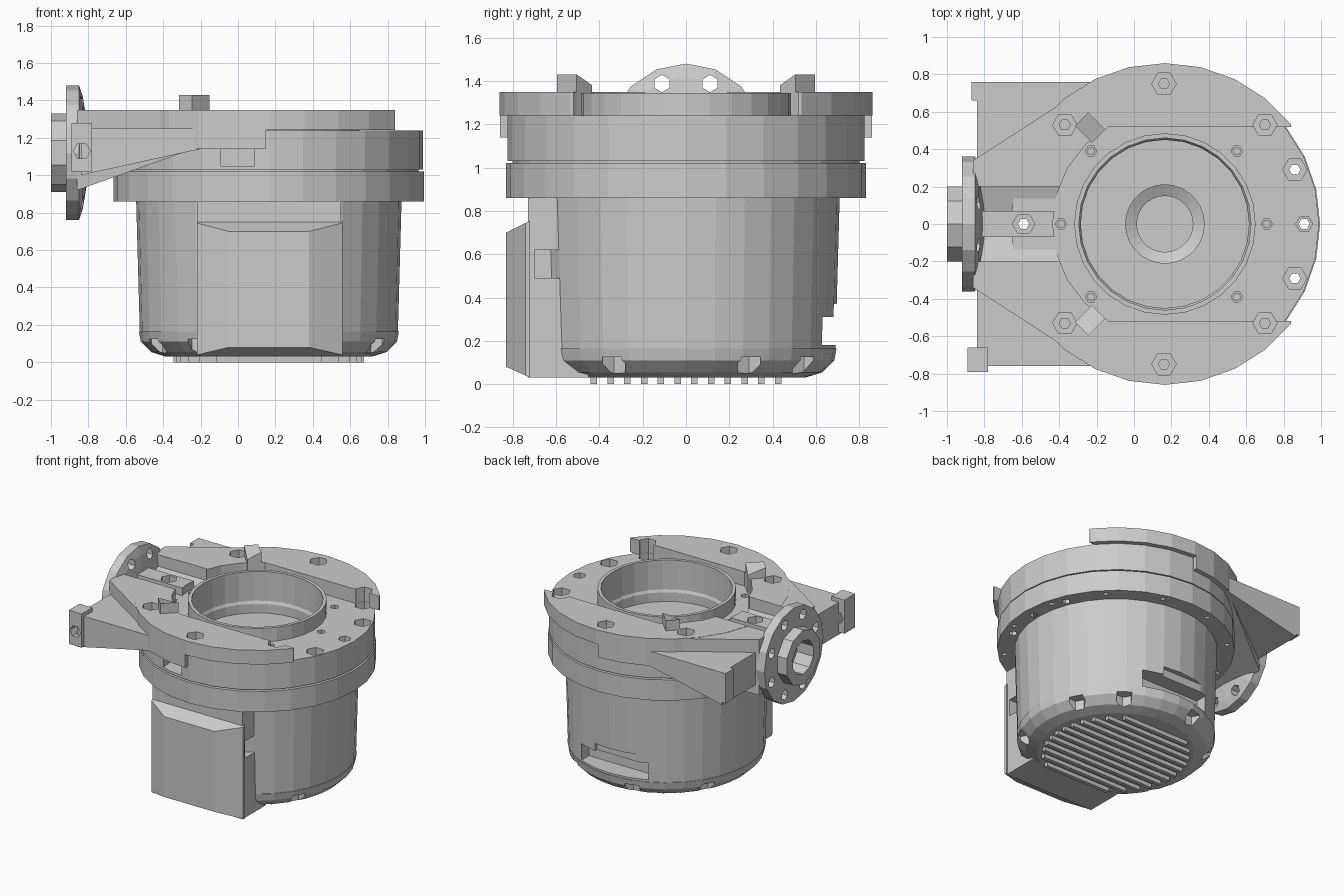
import bpy, bmesh, math
from mathutils import Matrix, Vector

if "Cube" in bpy.data.objects:
    bpy.data.objects.remove(bpy.data.objects["Cube"])

CX = 0.165                      # motor axis x position
helpers = []


def finish(name, bm, cutter=False):
    bmesh.ops.recalc_face_normals(bm, faces=bm.faces)
    me = bpy.data.meshes.new(name)
    bm.to_mesh(me)
    bm.free()
    ob = bpy.data.objects.new(name, me)
    bpy.context.collection.objects.link(ob)
    if cutter:
        ob.hide_render = True
        helpers.append(ob)
    return ob


def lathe(name, prof, c=(CX, 0, 0), n=28, axis='Z', closed=False, cutter=False):
    """Spin an (r, z) profile; closed=True makes a ring."""
    bm = bmesh.new()
    rot = Matrix.Rotation(math.pi / 2, 4, 'Y') if axis == 'X' else Matrix()
    if axis == 'Y':
        rot = Matrix.Rotation(-math.pi / 2, 4, 'X')
    m = Matrix.Translation(c) @ rot
    rings = []
    for r, z in prof:
        if r == 0:
            rings.append([bm.verts.new(m @ Vector((0, 0, z)))] * n)
        else:
            rings.append([bm.verts.new(m @ Vector((r * math.cos(2 * math.pi * i / n),
                          r * math.sin(2 * math.pi * i / n), z))) for i in range(n)])
    pairs = list(zip(rings, rings[1:] + rings[:1])) if closed else list(zip(rings, rings[1:]))
    for a, b in pairs:
        for i in range(n):
            j = (i + 1) % n
            vs = list(dict.fromkeys((a[i], a[j], b[j], b[i])))
            if len(vs) > 2:
                bm.faces.new(vs)
    return finish(name, bm, cutter)


def rod(name, r, z0, z1, **kw):
    return lathe(name, [(0, z0), (r, z0), (r, z1), (0, z1)], **kw)


def prism(name, pts, z0, z1, cutter=False):
    """Extrude a plan outline; z0 / z1 may be functions of (x, y)."""
    f0 = z0 if callable(z0) else (lambda x, y: z0)
    f1 = z1 if callable(z1) else (lambda x, y: z1)
    bm = bmesh.new()
    lo = [bm.verts.new((x, y, f0(x, y))) for x, y in pts]
    hi = [bm.verts.new((x, y, f1(x, y))) for x, y in pts]
    bm.faces.new(lo)
    bm.faces.new(hi)
    for i in range(len(pts)):
        j = (i + 1) % len(pts)
        bm.faces.new((lo[i], lo[j], hi[j], hi[i]))
    return finish(name, bm, cutter)


def box(name, x0, x1, y0, y1, z0, z1, cutter=False):
    return prism(name, [(x0, y0), (x1, y0), (x1, y1), (x0, y1)], z0, z1, cutter)


def cut(target, *cutters):
    bpy.context.view_layer.objects.active = target
    for c in cutters:
        mod = target.modifiers.new('cut', 'BOOLEAN')
        mod.operation, mod.solver, mod.object = 'DIFFERENCE', 'EXACT', c
        bpy.ops.object.modifier_apply(modifier=mod.name)


# Motor body with stepped rear window
body = lathe('motor_body', [(0, .16), (.69, .16), (.71, .88), (0, .88)], n=32)
cut(body, box('window_low', -.12, .45, .54, .9, .18, .31, True),
    box('window_high', -.2, .3, .655, .9, .2, .37, True))

# Bottom cap with screw notches and cooling ribs
cap = lathe('bottom_cap', [(0, .03), (.55, .03), (.63, .055), (.685, .11), (.695, .165), (0, .165)], n=32)
for deg in (-30, 26, 55, 104, 150, 206, 235, 284):
    a = math.radians(deg)
    cut(cap, rod('notch', .06, .0, .125, n=6, cutter=True,
                 c=(CX + .665 * math.cos(a), .665 * math.sin(a), 0)))
for k in range(12):
    y = -.425 + k * .0773
    h = math.sqrt(.51 ** 2 - y * y)
    box('bottom_rib', CX - h, CX + h, y - .015, y + .015, 0, .04)

# Front terminal box: chamfered front over a deeper back
prism('terminal_box_front', [(-.22, -.74), (-.05, -.83), (.38, -.83), (.56, -.74), (.56, -.72), (-.22, -.72)],
      lambda x, y: .08 - (y + .83) * .45, lambda x, y: .70 + (y + .83) * .5)
back = box('terminal_box_back', -.22, .55, -.73, -.45, .03, .87)
cut(back, box('box_side_notch', .48, .7, -.7, -.3, .49, .62, True))

# Mounting flange of the motor
flange = lathe('motor_flange', [(.45, .86), (.83, .86), (.83, 1.02), (.45, 1.02)], closed=True)
for k in range(12):
    a = math.radians(15 + 30 * k)
    cut(flange, rod('flange_hole', .02, .8, .93, n=5, cutter=True,
                    c=(CX + .78 * math.cos(a), .78 * math.sin(a), 0)))

# Gear housing with stepped bore, hub seat and a raised bore rim
housing = lathe('gear_housing', [(0, .91), (.15, .91), (.15, .95), (.21, .98), (.21, 1.03), (.45, 1.03),
                (.45, 1.1), (.46, 1.12), (.46, 1.345), (.485, 1.345), (.485, 1.24), (.825, 1.24),
                (.825, 1.03), (.8, 1.03), (.8, .89), (0, .89)])
cut(housing, prism('front_pocket', [(-.08, -.9), (.08, -.9), (.1, -.68), (-.1, -.68)], 1.05, 1.145, True))

# Raised upper plate with an open-ended pocket round the bore
arc = [(CX + .6 * math.cos(math.radians(a)), .6 * math.sin(math.radians(a))) for a in range(120, 241, 15)]
plate = rod('upper_plate', .86, 1.14, 1.35)
cut(plate, prism('pocket', arc + [(1.2, -.52), (1.2, .52)], 1.0, 1.5, True),
    box('plate_underside', .15, 1.2, -1, 1, 1.0, 1.241, True),
    box('plate_end', .84, 1.2, -1, 1, 1.0, 1.5, True))

# Neck toward the side flange
neck = prism('neck', [(-.86, -.34), (-.25, -.735), (-.12, -.62)] + arc[::-1] +
             [(-.12, .62), (-.25, .735), (-.86, .34)],
             lambda x, y: .92 + (x + .86) * .355, 1.348)
# Channel with a lower centre rib along the neck top
for s in (-1, 1):
    ch = prism('channel', [(-.83, s * .07), (-.40, s * .07), (-.40, s * .2), (-.83, s * .2)],
               lambda x, y: 1.22 + (abs(y) - .07) * .3, 1.5, True)
    cut(neck, ch)
    cut(plate, ch)
rib = box('rib_top', -.83, -.40, -.08, .08, 1.3, 1.5, True)
cut(neck, rib)
cut(plate, rib)

# Triangular side wings of the neck
for s in (-1, 1):
    prism('neck_wing', [(-.84, s * .3), (-.84, s * .76), (-.22, s * .76), (-.1, s * .6)],
          lambda x, y: 1.0 + (x + .84) * .22, 1.25)

# Corner lug with a cross hole
lug = box('corner_lug', -.89, -.78, -.79, -.66, 1.02, 1.28)
cut(lug, rod('lug_hole', .045, -.2, .2, c=(-.835, -.72, 1.13), n=6, axis='Y', cutter=True))
box('wing_end_pad', -.87, -.8, .66, .76, 1.02, 1.25)

# Bolt pockets: x, y, wide radius, floor, narrow radius, narrow depth
bolts = [(.16, .75, .065, 1.27, .03, 1.15), (-.37, .53, .065, 1.27, .03, 1.15),
         (.70, .53, .065, 1.16, .03, 1.1), (.86, .29, .065, 1.16, .03, .8)]
bolts += [(x, -y, *r) for x, y, *r in bolts]
bolts += [(.91, 0, .045, 1.2, .03, .8), (.71, 0, .03, 1.2, .02, 1.15), (-.39, 0, .03, 1.2, .02, 1.15),
          (-.59, 0, .06, 1.22, .03, .8)]
bolts += [(x, s * .39, .03, 1.2, .02, 1.15) for x in (-.23, .55) for s in (-1, 1)]
for x, y, R, zf, r, zd in bolts:
    c = lathe('bolt_cutter', [(0, zd), (r, zd), (r, zf), (R, zf), (R, 1.5), (0, 1.5)],
              c=(x, y, 0), n=6, cutter=True)
    targets = [housing]
    if abs(y) > .5 or x < -.5:
        targets.append(plate)
    if x < -.3:
        targets.append(neck)
    if zd < .9:
        targets.append(flange)
    for t in targets:
        cut(t, c)

# Two raised stop blocks set at 45 degrees
for s in (-1, 1):
    d, e = Vector((-.7071, s * .7071)), Vector((.7071, s * .7071))
    m = Vector((-.235, s * .515))
    prism('stop_block', [tuple(m + d * a * .065 + e * b * .05)
          for a, b in ((-1, -1), (1, -1), (1, 1), (-1, 1))], 1.22,
          lambda x, y: 1.43 if abs(y) > .47 else 1.38)

# Round side flange with bolt circle, and its hub with a bore
disc = lathe('side_flange', [(0, -.92), (.36, -.92), (.36, -.85), (.3, -.83), (0, -.78)],
             c=(0, 0, 1.12), n=16, axis='X')
for k in range(8):
    a = math.radians(22.5 + 45 * k)
    cut(disc, rod('side_hole', .04, -1, -.7, n=6, axis='X', cutter=True,
                  c=(0, .29 * math.cos(a), 1.12 + .29 * math.sin(a))))
hub = lathe('side_hub', [(.21, -1), (.21, -.9), (.13, -.9), (.13, -1)],
            c=(0, 0, 1.12), n=10, axis='X', closed=True)
cut(disc, rod('hub_bore', .13, -1.1, -.86, c=(0, 0, 1.12), n=10, axis='X', cutter=True))

for h in helpers:
    bpy.data.objects.remove(h)
